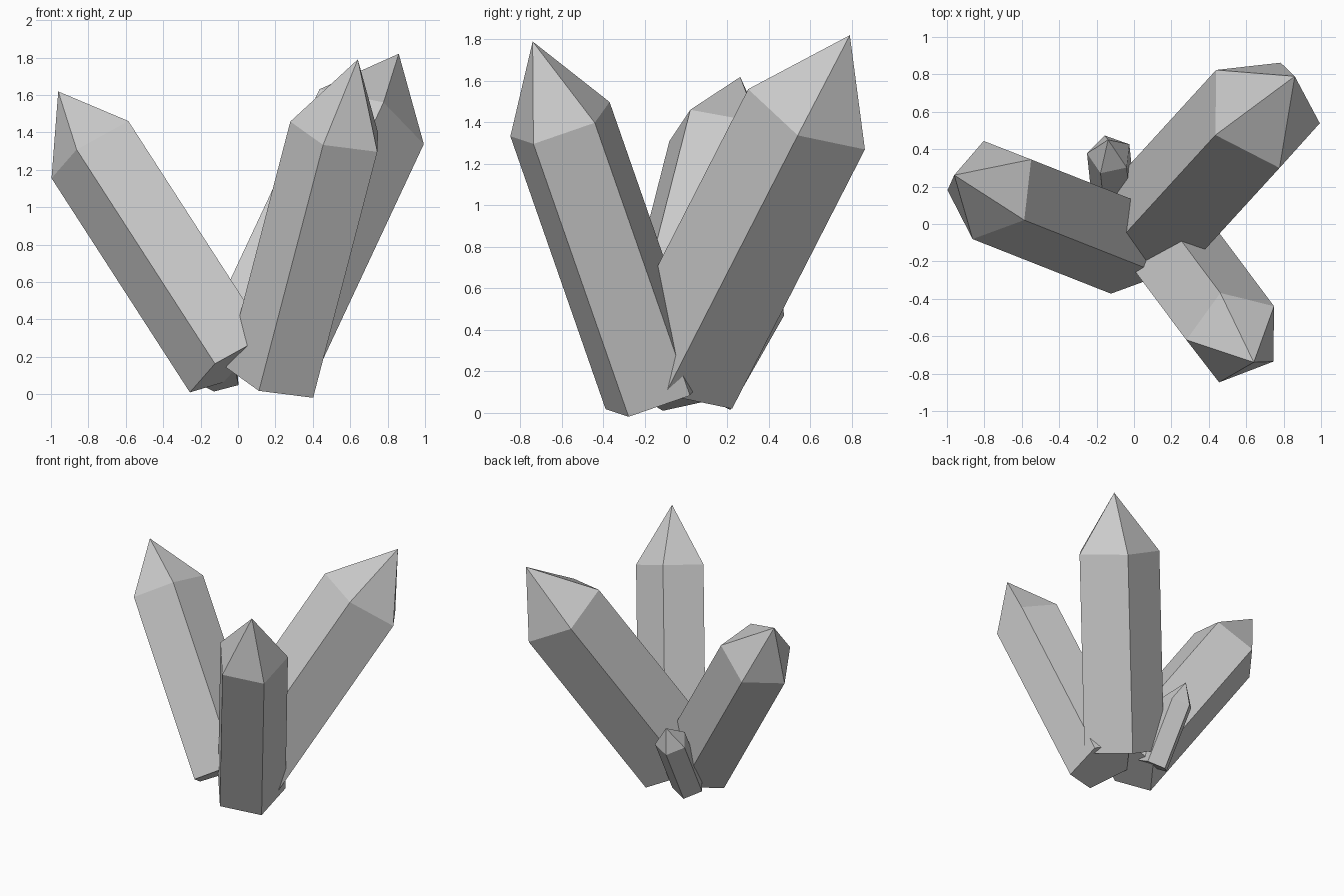
import bpy, bmesh
from math import cos, sin, tau
from mathutils import Vector

if "Cube" in bpy.data.objects:
    bpy.data.objects.remove(bpy.data.objects["Cube"])

SIDES = 5


def crystal(name, shoulder, axis, drop, radius, tip, corner):
    """Five-sided prism with a pyramid tip; corner is one shoulder vertex."""
    shoulder, axis = Vector(shoulder), Vector(axis)
    base = shoulder - axis * drop
    n = axis.normalized()
    u = Vector(corner) - shoulder
    u = (u - n * u.dot(n)).normalized()
    w = n.cross(u)
    bm = bmesh.new()

    def ring(c):
        return [bm.verts.new(c + (u * cos(tau * i / SIDES) + w * sin(tau * i / SIDES)) * radius)
                for i in range(SIDES)]

    low, high = ring(base), ring(shoulder)
    apex = bm.verts.new(shoulder + n * tip)
    bm.faces.new(low[::-1])
    for i in range(SIDES):
        j = (i + 1) % SIDES
        bm.faces.new((low[i], low[j], high[j], high[i]))
        bm.faces.new((high[i], high[j], apex))
    bmesh.ops.recalc_face_normals(bm, faces=bm.faces)
    mesh = bpy.data.meshes.new(name)
    bm.to_mesh(mesh)
    bm.free()
    obj = bpy.data.objects.new(name, mesh)
    bpy.context.collection.objects.link(obj)


# Three large crystals leaning outwards (axis given per unit of height)
crystal("back_right_crystal", (.686, .60, 1.45), (.468, .512, 1), 1.25, .333, .451, (.99, .54, 1.34))
crystal("front_right_crystal", (.538, -.602, 1.397), (.261, -.349, 1), 1.315, .266, .429, (.46, -.85, 1.35))
crystal("left_crystal", (-.76, .182, 1.308), (-.646, .255, 1), 1.145, .282, .379, (-.86, -.08, 1.305))
# Small crystal at the back
crystal("small_back_crystal", (-.13, .37, .53), (-.06, .57, 1), .455, .122, .162, (-.155, .47, .475))
